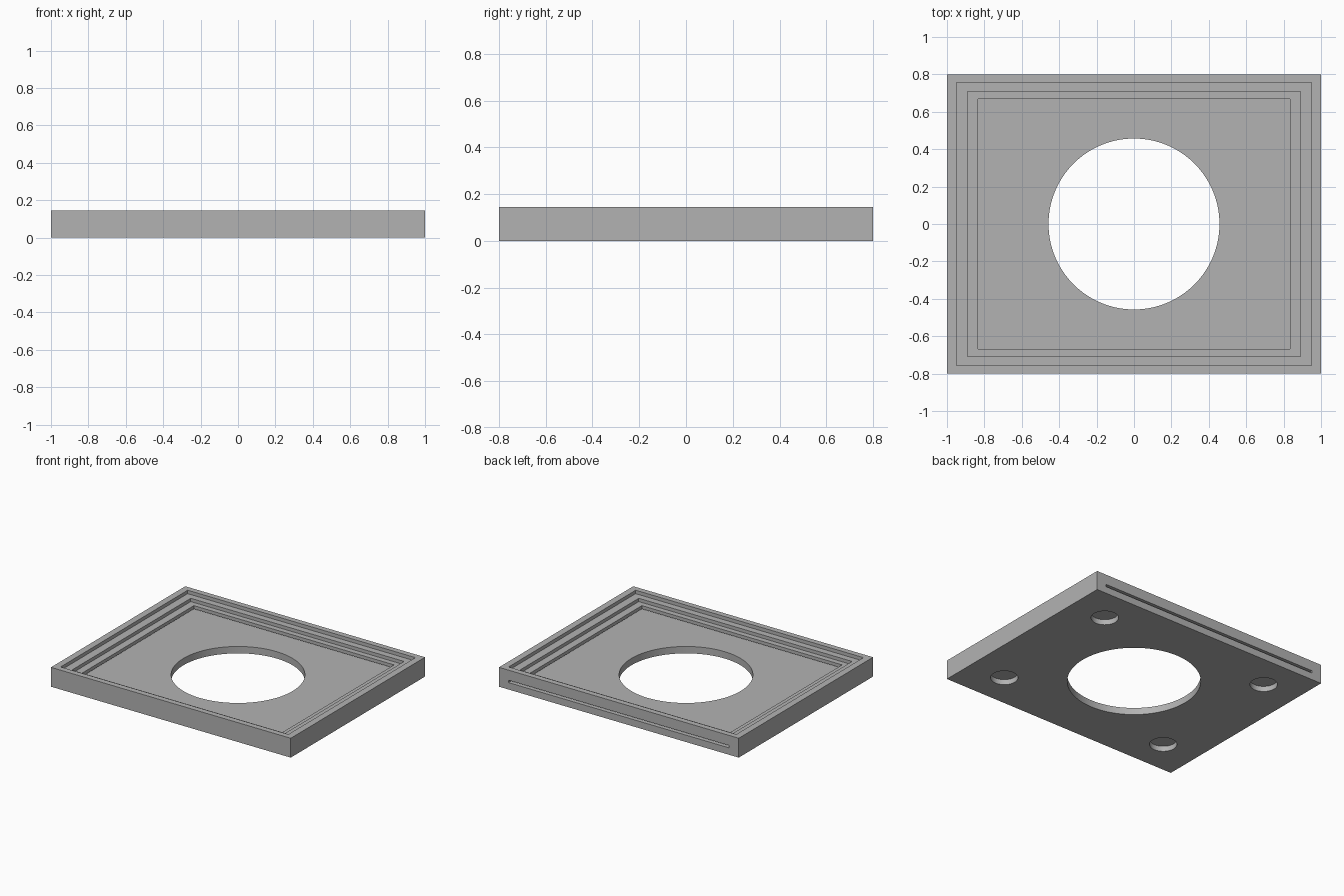
import bpy

cube = bpy.data.objects.get("Cube")
if cube:
    bpy.data.objects.remove(cube, do_unlink=True)

HEIGHT = 0.146
FLOOR = 0.052
SLOT_TOP = 0.07
ABOVE = 0.3

grey = bpy.data.materials.new("plain grey")
grey.use_nodes = True
color = (0.45, 0.45, 0.45, 1)
grey.diffuse_color = color
grey.node_tree.nodes["Principled BSDF"].inputs["Base Color"].default_value = color


def box(name, x0, x1, y0, y1, z0, z1):
    bpy.ops.mesh.primitive_cube_add(
        size=1, location=((x0 + x1) / 2, (y0 + y1) / 2, (z0 + z1) / 2))
    obj = bpy.context.object
    obj.name = name
    obj.scale = (x1 - x0, y1 - y0, z1 - z0)
    bpy.ops.object.transform_apply(location=True, rotation=False, scale=True)
    return obj


def cylinder(name, x, y, radius, z0, z1, sides):
    bpy.ops.mesh.primitive_cylinder_add(
        vertices=sides, radius=radius, depth=z1 - z0, location=(x, y, (z0 + z1) / 2))
    obj = bpy.context.object
    obj.name = name
    return obj


def cut(target, cutter):
    cutter.hide_render = True
    bpy.context.view_layer.objects.active = target
    mod = target.modifiers.new("cut", 'BOOLEAN')
    mod.operation = 'DIFFERENCE'
    mod.solver = 'EXACT'
    mod.object = cutter
    bpy.ops.object.modifier_apply(modifier=mod.name)
    bpy.data.objects.remove(cutter, do_unlink=True)


# Rectangular base plate
plate = box("base_plate", -1, 1, -0.8, 0.8, 0, HEIGHT)

# Stepped recess; the last opening drops into the sliding pocket
for hx, hy, z in [(0.95, 0.757, 0.12), (0.89, 0.708, 0.095), (0.835, 0.667, 0.06)]:
    cut(plate, box("step_cutter", -hx, hx, -hy, hy, z, ABOVE))

# Undercut pocket, open as a thin slot through the back wall
cut(plate, box("slot_cutter", -0.92, 0.92, -0.73, 0.9, FLOOR, SLOT_TOP))

# Large round opening
cut(plate, cylinder("opening_cutter", 0, 0, 0.457, -0.1, ABOVE, 128))

# Blind round sockets in the underside
for sx in (-1, 1):
    for sy in (-1, 1):
        cut(plate, cylinder("socket_cutter", sx * 0.71, sy * 0.535, 0.094, -0.1, 0.04, 48))

# Colour and shading
plate.data.materials.clear()
plate.data.materials.append(grey)
for poly in plate.data.polygons:
    poly.material_index = 0
bpy.ops.object.select_all(action='DESELECT')
plate.select_set(True)
bpy.context.view_layer.objects.active = plate
bpy.ops.object.shade_smooth_by_angle()
